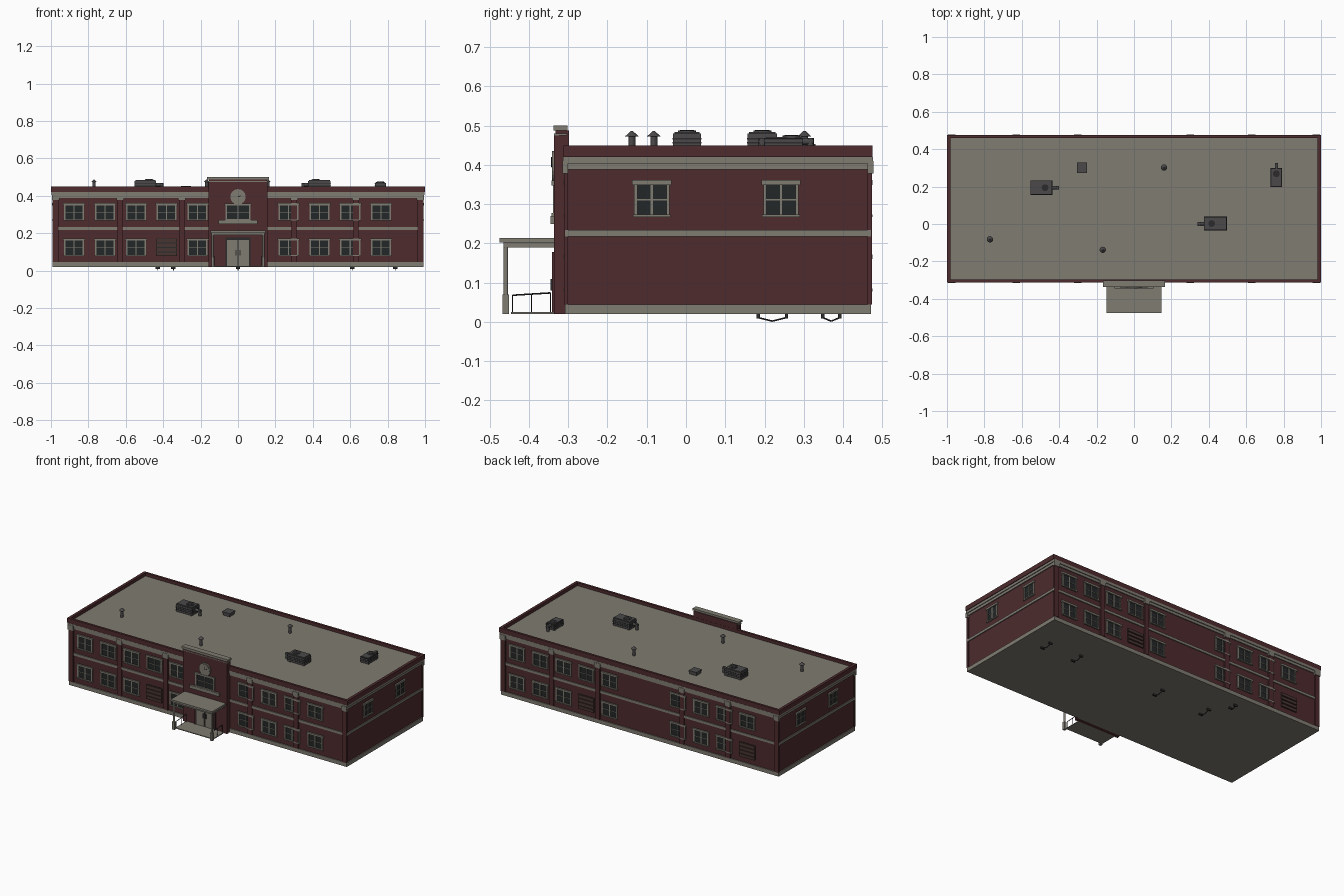
import bpy, bmesh, math
from mathutils import Matrix, Vector

if "Cube" in bpy.data.objects:
    bpy.data.objects.remove(bpy.data.objects["Cube"])


def material(name, rgb):
    m = bpy.data.materials.new(name)
    m.diffuse_color = (*rgb, 1)
    m.use_nodes = True
    m.node_tree.nodes["Principled BSDF"].inputs["Base Color"].default_value = m.diffuse_color
    return m


MATS = {
    'brick': material('dark red brick', (0.075, 0.024, 0.027)),
    'trim': material('warm grey stone', (0.215, 0.200, 0.165)),
    'glass': material('dark glass', (0.017, 0.020, 0.021)),
    'metal': material('grey metal', (0.070, 0.066, 0.067)),
    'dark': material('dark iron', (0.025, 0.024, 0.024)),
    'board': material('brown board', (0.065, 0.035, 0.031)),
}


class Part:
    """Collects boxes and cylinders into one named object."""

    def __init__(self, name, matrix=Matrix()):
        self.name, self.matrix = name, matrix
        self.bm, self.mats = bmesh.new(), []

    def paint(self, verts, mat):
        if mat not in self.mats:
            self.mats.append(mat)
        for f in {f for v in verts for f in v.link_faces}:
            f.material_index = self.mats.index(mat)

    def box(self, x, y, z, mat):
        mid = Vector([(a[0] + a[1]) / 2 for a in (x, y, z)])
        size = [abs(a[1] - a[0]) for a in (x, y, z)]
        m = self.matrix @ Matrix.Translation(mid) @ Matrix.Diagonal((*size, 1))
        self.paint(bmesh.ops.create_cube(self.bm, size=1, matrix=m)['verts'], mat)

    def rod(self, a, b, r, mat, r2=None, n=12):
        a, b = Vector(a), Vector(b)
        rot = (b - a).to_track_quat('Z', 'Y').to_matrix().to_4x4()
        m = self.matrix @ Matrix.Translation((a + b) / 2) @ rot
        self.paint(bmesh.ops.create_cone(
            self.bm, cap_ends=True, segments=n, radius1=r, radius2=r if r2 is None else r2,
            depth=(b - a).length, matrix=m)['verts'], mat)

    def done(self):
        me = bpy.data.meshes.new(self.name)
        self.bm.to_mesh(me)
        self.bm.free()
        for m in self.mats:
            me.materials.append(MATS[m])
        ob = bpy.data.objects.new(self.name, me)
        bpy.context.collection.objects.link(ob)


X, Y0, Y1 = 0.985, -0.302, 0.465      # wall planes


def ring_box(name, out, z, mat):
    p = Part(name)
    p.box((-X - out, X + out), (Y0 - out, Y1 + out), z, mat)
    p.done()


# main body and horizontal bands
ring_box('brick_walls', 0, (0.03, 0.425), 'brick')
ring_box('stone_base', 0.006, (0.02, 0.045), 'trim')
ring_box('belt_course', 0.006, (0.218, 0.234), 'trim')
ring_box('lower_cornice', 0.006, (0.388, 0.404), 'trim')
ring_box('upper_cornice', 0.011, (0.404, 0.42), 'trim')
ring_box('roof_deck', -0.001, (0.42, 0.43), 'trim')

# parapet around the roof
p = Part('parapet')
for s in (-1, 1):
    p.box((s * 0.982, s * 1.0), (-0.312, 0.475), (0.42, 0.45), 'brick')
for y in ((-0.312, -0.297), (0.46, 0.475)):
    p.box((-0.982, 0.982), y, (0.42, 0.45), 'brick')
p.done()


# windows; local frame of each facade has the wall at y=0 and faces -y
def window(p, u, z, w=0.108, h=0.094, sill=True):
    l, r, b, t = u - w / 2, u + w / 2, z - h / 2, z + h / 2
    p.box((l, r), (-0.002, 0.002), (b, t), 'glass')
    for a in (l, r - 0.008):
        p.box((a, a + 0.008), (-0.006, 0.002), (b, t), 'trim')
    p.box((u - 0.003, u + 0.003), (-0.005, 0.002), (b, t), 'trim')
    p.box((l, r), (-0.004, 0.002), (z - 0.004, z - 0.001), 'trim')
    p.box((l - 0.005, r + 0.005), (-0.010, 0.002), (t - 0.012, t), 'trim')
    if sill:
        p.box((l - 0.003, r + 0.003), (-0.010, 0.002), (b, b + 0.007), 'trim')


def boarded(p, u, z, w=0.112, h=0.092):
    p.box((u - w / 2, u + w / 2), (-0.003, 0.002), (z - h / 2, z + h / 2), 'dark')
    for i in range(4):
        b = z - h / 2 + i * 0.024
        p.box((u - w / 2, u + w / 2), (-0.009, 0.002), (b, b + 0.018), 'board')


BAYS = [-0.877, -0.711, -0.545, -0.382, -0.217, 0.27, 0.435, 0.60, 0.765]
LONG = {
    'front': (Matrix.Translation((0, Y0, 0)), [3]),
    'back': (Matrix.Translation((0, Y1, 0)) @ Matrix.Rotation(math.pi, 4, 'Z'), [3, 8]),
}
for side, (m, closed) in LONG.items():
    p = Part(side + '_windows', m)
    for i, u in enumerate(BAYS):
        window(p, u, 0.314)
        (boarded if i in closed else window)(p, u, 0.125)
    p.done()
    # brick pilasters with stone capitals
    p = Part(side + '_pilasters', m)
    for u in (-0.975, -0.63, -0.30, 0.30, 0.63, 0.975):
        p.box((u - 0.016, u + 0.016), (-0.009, 0.002), (0.045, 0.39), 'brick')
        p.box((u - 0.02, u + 0.02), (-0.013, 0.002), (0.378, 0.41), 'trim')
    p.done()
for side, s in (('right', 1), ('left', -1)):
    m = Matrix.Translation((s * X, 0, 0)) @ Matrix.Rotation(s * math.pi / 2, 4, 'Z')
    p = Part(side + '_windows', m)
    for y in (-0.087, 0.242):
        window(p, s * y, 0.314, w=0.09)
    p.done()

# central entrance tower
F = -0.333
p = Part('entrance_tower')
p.box((-0.155, 0.155), (F, -0.298), (0.02, 0.488), 'brick')
p.box((-0.16, 0.16), (F - 0.003, -0.303), (0.475, 0.48), 'trim')
p.box((-0.165, 0.165), (F - 0.005, -0.302), (0.488, 0.50), 'trim')
for s in (-1, 1):
    p.box((s * 0.14, s * 0.158), (F - 0.003, F + 0.01), (0.02, 0.475), 'brick')
p.done()

p = Part('tower_window', Matrix.Translation((0, F, 0)))
window(p, 0, 0.315, w=0.135, h=0.09)
p.box((-0.105, 0.105), (-0.012, 0.002), (0.25, 0.27), 'trim')
p.done()

p = Part('clock', Matrix.Translation((0, F, 0)))
p.rod((0, 0.002, 0.395), (0, -0.008, 0.395), 0.041, 'trim', n=24)
p.rod((0, 0, 0.395), (0, -0.009, 0.395), 0.034, 'trim', n=24)
p.rod((0, -0.010, 0.395), (0, -0.010, 0.42), 0.0013, 'dark', n=6)
p.rod((0, -0.010, 0.395), (0.017, -0.010, 0.402), 0.0013, 'dark', n=6)
p.done()

# double door
p = Part('double_door', Matrix.Translation((0, F, 0)))
p.box((-0.075, 0.075), (-0.003, 0.002), (0.022, 0.178), 'dark')
for s in (-1, 1):
    p.box((s * 0.004, s * 0.06), (-0.006, 0.002), (0.026, 0.165), 'trim')
    p.box((s * 0.066, s * 0.075), (-0.008, 0.002), (0.022, 0.178), 'brick')
    p.box((s * 0.009, s * 0.013), (-0.012, 0), (0.08, 0.11), 'dark')
p.done()

# portico with columns, landing and railings
p = Part('portico_roof')
p.box((-0.142, 0.142), (-0.465, F), (0.19, 0.202), 'trim')
p.box((-0.148, 0.148), (-0.475, F), (0.202, 0.214), 'trim')
p.done()
p = Part('portico_columns')
for s in (-1, 1):
    x = s * 0.135
    p.rod((x, -0.459, 0.02), (x, -0.459, 0.192), 0.006, 'trim')
    p.box((x - 0.008, x + 0.008), (-0.467, -0.451), (0.02, 0.07), 'trim')
p.done()
p = Part('landing')
p.box((-0.135, 0.135), (-0.446, F), (0.02, 0.025), 'trim')
p.done()
p = Part('railings')
for s in (-1, 1):
    x = s * 0.128
    for y, z in ((-0.442, 0.068), (-0.394, 0.071), (-0.345, 0.074)):
        p.rod((x, y, 0.022), (x, y, z), 0.0014, 'dark', n=6)
    p.rod((x, -0.442, 0.068), (x, -0.345, 0.074), 0.002, 'dark', n=6)
p.done()


# rooftop air units
def air_unit(name, x, y, top, duct):
    p = Part(name)
    cx, cy = sum(x) / 2, sum(y) / 2
    p.box(x, y, (0.434, top - 0.006), 'metal')
    p.box((x[0] + 0.004, x[1] - 0.004), (y[0] + 0.004, y[1] - 0.004), (top - 0.006, top - 0.002), 'metal')
    for a in x:
        for b in y:
            q, w = a + (cx - a) * 0.2, b + (cy - b) * 0.2
            p.box((q - 0.004, q + 0.004), (w - 0.004, w + 0.004), (0.428, 0.436), 'dark')
    for z in (0.445, 0.455, 0.465):       # side grilles
        p.box((x[0] - 0.0015, x[1] + 0.0015), (y[0] - 0.0015, y[1] + 0.0015), (z, z + 0.003), 'dark')
    d = Vector((duct[0] - cx, duct[1] - cy, 0)).normalized()
    fan = Vector((cx, cy, 0)) + d * 0.02
    p.rod((fan.x, fan.y, top - 0.003), (fan.x, fan.y, top + 0.002), 0.023, 'metal', n=16)
    p.rod((fan.x, fan.y, top), (fan.x, fan.y, top + 0.003), 0.018, 'dark', n=16)
    end = Vector((duct[0], duct[1], 0.46))
    p.rod((cx, cy, 0.46), end, 0.009, 'metal')
    p.rod(end - d * 0.008 + Vector((0, 0, 0.008)), end - d * 0.008 - Vector((0, 0, 0.03)), 0.009, 'metal')
    p.done()


air_unit('left_air_unit', (-0.553, -0.438), (0.157, 0.232), 0.486, (-0.40, 0.194))
air_unit('right_air_unit', (0.375, 0.495), (-0.033, 0.038), 0.486, (0.34, 0.002))
air_unit('small_air_unit', (0.732, 0.79), (0.2, 0.297), 0.473, (0.762, 0.325))

p = Part('roof_hatch')
p.box((-0.302, -0.254), (0.278, 0.326), (0.428, 0.446), 'metal')
p.box((-0.306, -0.25), (0.274, 0.33), (0.446, 0.453), 'metal')
p.done()

# vent pipes with cone caps
p = Part('vent_pipes')
for x, y in ((-0.77, -0.082), (-0.167, -0.138), (0.16, 0.302)):
    p.rod((x, y, 0.428), (x, y, 0.474), 0.009, 'metal')
    p.rod((x, y, 0.473), (x, y, 0.487), 0.017, 'metal', r2=0.002)
p.done()

# small brackets hanging under the floor
p = Part('underside_brackets')
for x, y in ((0.84, 0.22), (0.61, 0.22), (0.0, 0.22), (-0.345, 0.22), (-0.43, 0.37)):
    for dy in (-0.036, 0.036):
        dy *= 1 if y < 0.3 else 0.6
        p.box((x - 0.012, x + 0.012), (y + dy - 0.004, y + dy + 0.004), (0.009, 0.021), 'dark')
        p.rod((x, y + dy, 0.011), (x, y, 0.002), 0.002, 'dark', n=6)
p.done()
